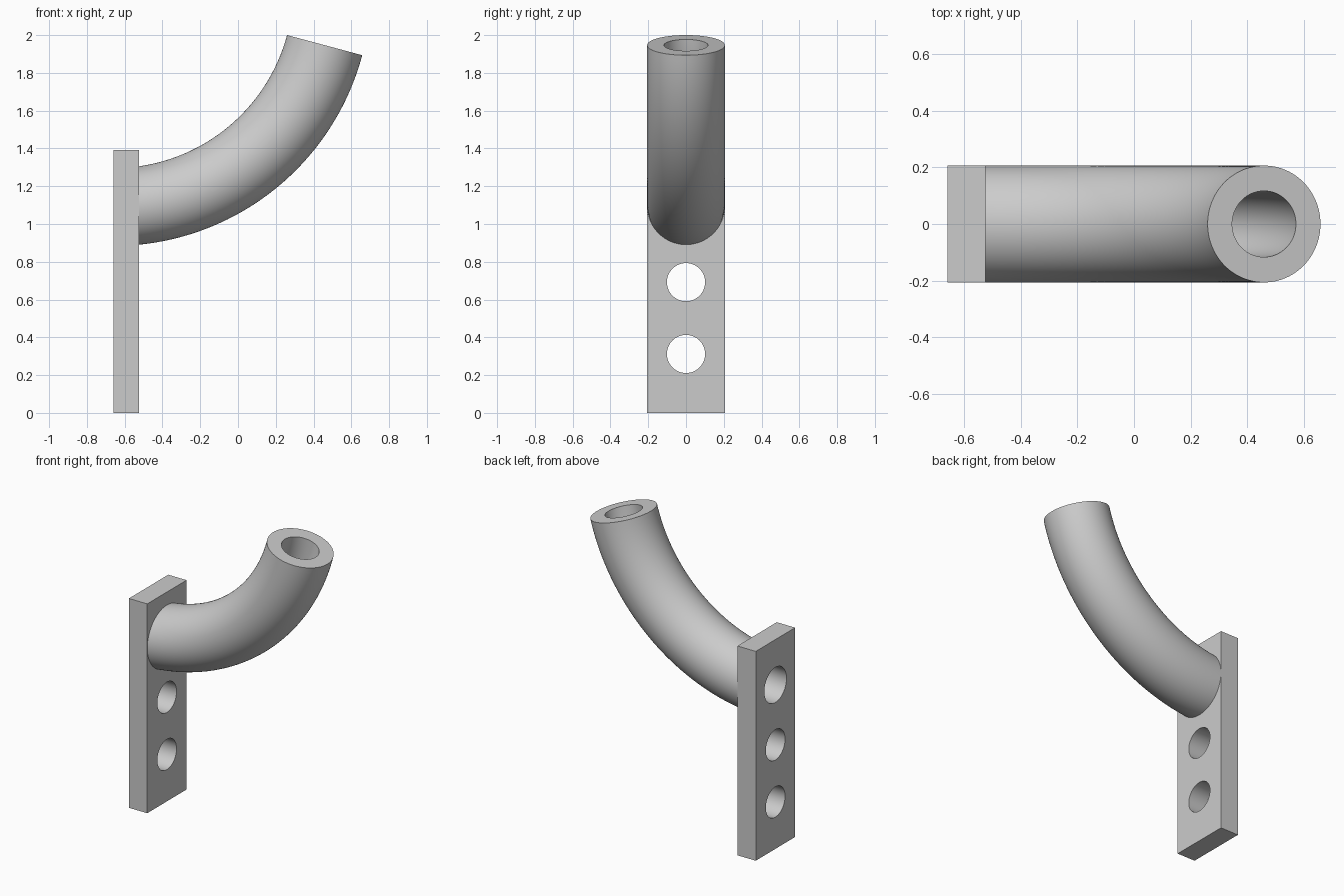
import bpy, bmesh
from math import sin, cos, pi, radians
from mathutils import Vector

if "Cube" in bpy.data.objects:
    bpy.data.objects.remove(bpy.data.objects["Cube"], do_unlink=True)

grey = bpy.data.materials.new("light_grey")
grey.use_nodes = True
grey.diffuse_color = (0.6, 0.6, 0.6, 1)
grey.node_tree.nodes["Principled BSDF"].inputs["Base Color"].default_value = (0.6, 0.6, 0.6, 1)

BACK, FRONT = -0.658, -0.523      # plate faces along x
HALF, HEIGHT = 0.2067, 1.392      # plate half width and height
BEND, AXIS_Z = 1.156, 1.09        # arm bend radius and starting height
SWEEP = radians(75)


def make(name, bm):
    bmesh.ops.recalc_face_normals(bm, faces=bm.faces)
    mesh = bpy.data.meshes.new(name)
    bm.to_mesh(mesh)
    bm.free()
    mesh.materials.append(grey)
    obj = bpy.data.objects.new(name, mesh)
    bpy.context.collection.objects.link(obj)
    return obj


def rod(name, path, radius, sides=96):
    """Sweep a capped circle along (centre, slope) pairs in the xz plane."""
    bm = bmesh.new()
    rings = []
    for centre, slope in path:
        normal = Vector((-sin(slope), 0, cos(slope)))
        rings.append([bm.verts.new(centre + radius * (cos(t) * normal + sin(t) * Vector((0, 1, 0))))
                      for t in (2 * pi * i / sides for i in range(sides))])
    for a, b in zip(rings, rings[1:]):
        for i in range(sides):
            j = (i + 1) % sides
            bm.faces.new((a[i], a[j], b[j], b[i]))
    bm.faces.new(rings[0])
    bm.faces.new(rings[-1])
    return make(name, bm)


def arc(start, end, steps=48):
    """Points and slopes on the bend, which leaves the plate horizontally."""
    angles = [start + (end - start) * i / steps for i in range(steps + 1)]
    return [(Vector((BACK + BEND * sin(a), 0, AXIS_Z + BEND * (1 - cos(a)))), a) for a in angles]


def combine(target, tool, operation):
    mod = target.modifiers.new(operation.title(), "BOOLEAN")
    mod.operation, mod.solver, mod.object = operation, "EXACT", tool
    bpy.context.view_layer.objects.active = target
    bpy.ops.object.modifier_apply(modifier=mod.name)
    bpy.data.objects.remove(tool, do_unlink=True)


# Mounting plate
bm = bmesh.new()
bmesh.ops.create_cube(bm, size=1)
for v in bm.verts:
    v.co = ((BACK + FRONT) / 2 + v.co.x * (FRONT - BACK), v.co.y * 2 * HALF, (v.co.z + 0.5) * HEIGHT)
bracket = make("plate_with_curved_tube", bm)

# Curved arm, rooted inside the plate, then its bore through arm and plate
combine(bracket, rod("arm", arc(radians(2), SWEEP), 0.206), "UNION")
combine(bracket, rod("bore", arc(radians(-4), SWEEP + radians(3)), 0.1165), "DIFFERENCE")

# Two screw holes below the arm
for z in (0.312, 0.692):
    path = [(Vector((x, 0, z)), 0) for x in (BACK - 0.1, FRONT + 0.1)]
    combine(bracket, rod("screw_hole", path, 0.101, 64), "DIFFERENCE")

bpy.ops.object.select_all(action="DESELECT")
bracket.select_set(True)
bpy.context.view_layer.objects.active = bracket
bpy.ops.object.shade_smooth_by_angle(angle=radians(30))
